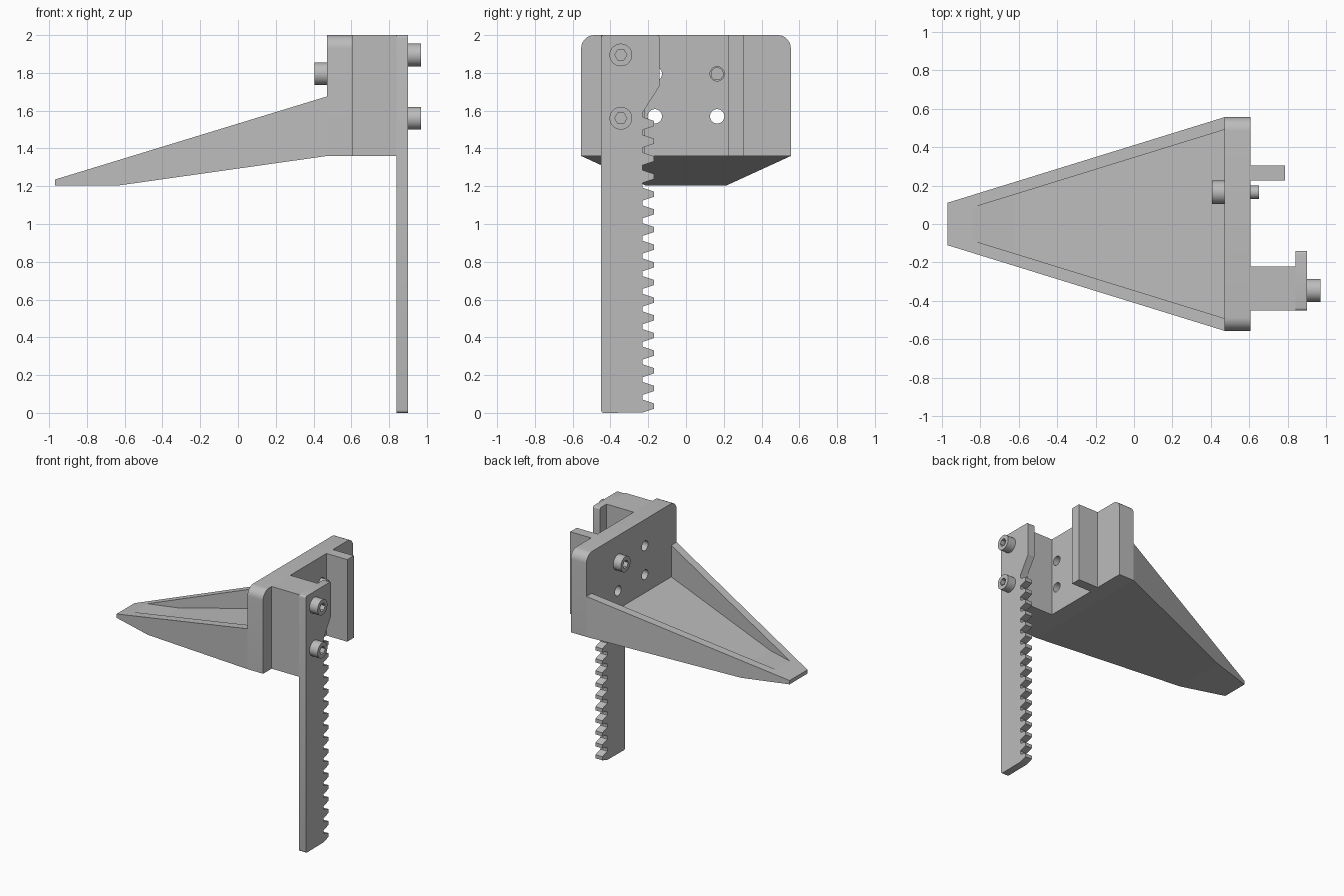
import bpy, bmesh, math

if "Cube" in bpy.data.objects:
    bpy.data.objects.remove(bpy.data.objects["Cube"])

gray = bpy.data.materials.new("plain gray")
gray.use_nodes = True
gray.diffuse_color = (0.5, 0.5, 0.5, 1)
gray.node_tree.nodes["Principled BSDF"].inputs["Base Color"].default_value = (0.5, 0.5, 0.5, 1)


def loft(name, points, start, end):
    """Solid between two placements of the same 2D outline."""
    bm = bmesh.new()
    a = [bm.verts.new(start(*p)) for p in points]
    b = [bm.verts.new(end(*p)) for p in points]
    bm.faces.new(a)
    bm.faces.new(b)
    for i in range(len(a)):
        j = (i + 1) % len(a)
        bm.faces.new((a[i], a[j], b[j], b[i]))
    bmesh.ops.recalc_face_normals(bm, faces=bm.faces)
    mesh = bpy.data.meshes.new(name)
    bm.to_mesh(mesh)
    bm.free()
    mesh.materials.append(gray)
    obj = bpy.data.objects.new(name, mesh)
    bpy.context.collection.objects.link(obj)
    return obj


def slab(name, points, x0, x1):
    """Extrude a (y, z) outline along x."""
    return loft(name, points, lambda y, z: (x0, y, z), lambda y, z: (x1, y, z))


def rect(y0, y1, z0, z1):
    return [(y0, z0), (y1, z0), (y1, z1), (y0, z1)]


def ring(y, z, r, sides=32):
    steps = [math.tau * i / sides for i in range(sides)]
    return [(y + r * math.cos(t), z + r * math.sin(t)) for t in steps]


def arc(y, z, r, start, steps=8):
    """Quarter circle, counter-clockwise from the start angle in degrees."""
    angles = [math.radians(start + 90 * i / steps) for i in range(steps + 1)]
    return [(y + r * math.cos(t), z + r * math.sin(t)) for t in angles]


def activate(obj):
    bpy.ops.object.select_all(action='DESELECT')
    obj.select_set(True)
    bpy.context.view_layer.objects.active = obj


def cut(obj, cutter):
    mod = obj.modifiers.new("cut", 'BOOLEAN')
    mod.operation = 'DIFFERENCE'
    mod.solver = 'EXACT'
    mod.object = cutter
    activate(obj)
    bpy.ops.object.modifier_apply(modifier=mod.name)
    bpy.data.objects.remove(cutter)


def smooth(obj):
    activate(obj)
    bpy.ops.object.shade_smooth_by_angle(angle=math.radians(30))


def screw_head(name, y, z, x_base, x_top):
    """Cap head with a hexagonal socket opening at x_top."""
    head = slab(name, ring(y, z, 0.06), x_base, x_top)
    way = 1 if x_top > x_base else -1
    cut(head, slab("socket", ring(y, z, 0.032, 6), x_top - way * 0.035, x_top + way * 0.02))
    smooth(head)


# Mounting plate with rounded top corners and four bolt holes
HOLE_Y, HOLE_Z = 0.165, (1.57, 1.795)
R = 0.07
plate = slab("mounting_plate",
             [(-0.555, 1.36), (0.555, 1.36)]
             + arc(0.555 - R, 2 - R, R, 0) + arc(R - 0.555, 2 - R, R, 90), 0.47, 0.605)
for side in (-1, 1):
    for z in HOLE_Z:
        cut(plate, slab("hole", ring(side * HOLE_Y, z, 0.038), 0.4, 0.7))
smooth(plate)


# Tapered scoop with an open pocket between two rim walls
def tapered(name, points, inset):
    def half(x):
        return 0.11 + (x + 0.97) * 0.309 - inset
    return loft(name, points, lambda x, z: (x, -half(x), z), lambda x, z: (x, half(x), z))


scoop = tapered("tapered_scoop", [(0.47, 1.36), (-0.625, 1.205), (-0.97, 1.205),
                                  (-0.97, 1.235), (0.47, 1.675)], 0)
cut(scoop, tapered("pocket", [(0.48, 1.43), (-0.62, 1.275), (-0.9, 1.275),
                              (-0.9, 1.9), (0.48, 1.9)], 0.065))

# Guide rail and spacer block behind the plate
slab("guide_rail", rect(0.225, 0.305, 1.36, 2), 0.605, 0.785)
slab("spacer_block", rect(-0.45, -0.22, 1.36, 2), 0.605, 0.84)

# Toothed rack with a wider clamp at the top
ROOT, TIP, PITCH, COUNT = -0.23, -0.17, 0.0935, 17
outline = arc(-0.435, 0.015, 0.015, 180, 4)
for i in range(COUNT):
    z = 0.036 + i * PITCH
    outline += [(ROOT, z - 0.034), (TIP, z - 0.014), (TIP, z + 0.014), (ROOT, z + 0.034)]
outline += [(ROOT, 1.59), (-0.14, 1.73)]
outline += arc(-0.155, 1.985, 0.015, 0, 4) + arc(-0.435, 1.985, 0.015, 90, 4)
smooth(slab("toothed_rack", outline, 0.84, 0.90))

# Screws
screw_head("rack_screw_upper", -0.345, 1.895, 0.90, 0.97)
screw_head("rack_screw_lower", -0.345, 1.56, 0.90, 0.97)
screw_head("plate_screw_head", HOLE_Y, HOLE_Z[1], 0.47, 0.405)
smooth(slab("plate_screw_shank", ring(HOLE_Y, HOLE_Z[1], 0.034), 0.46, 0.65))
